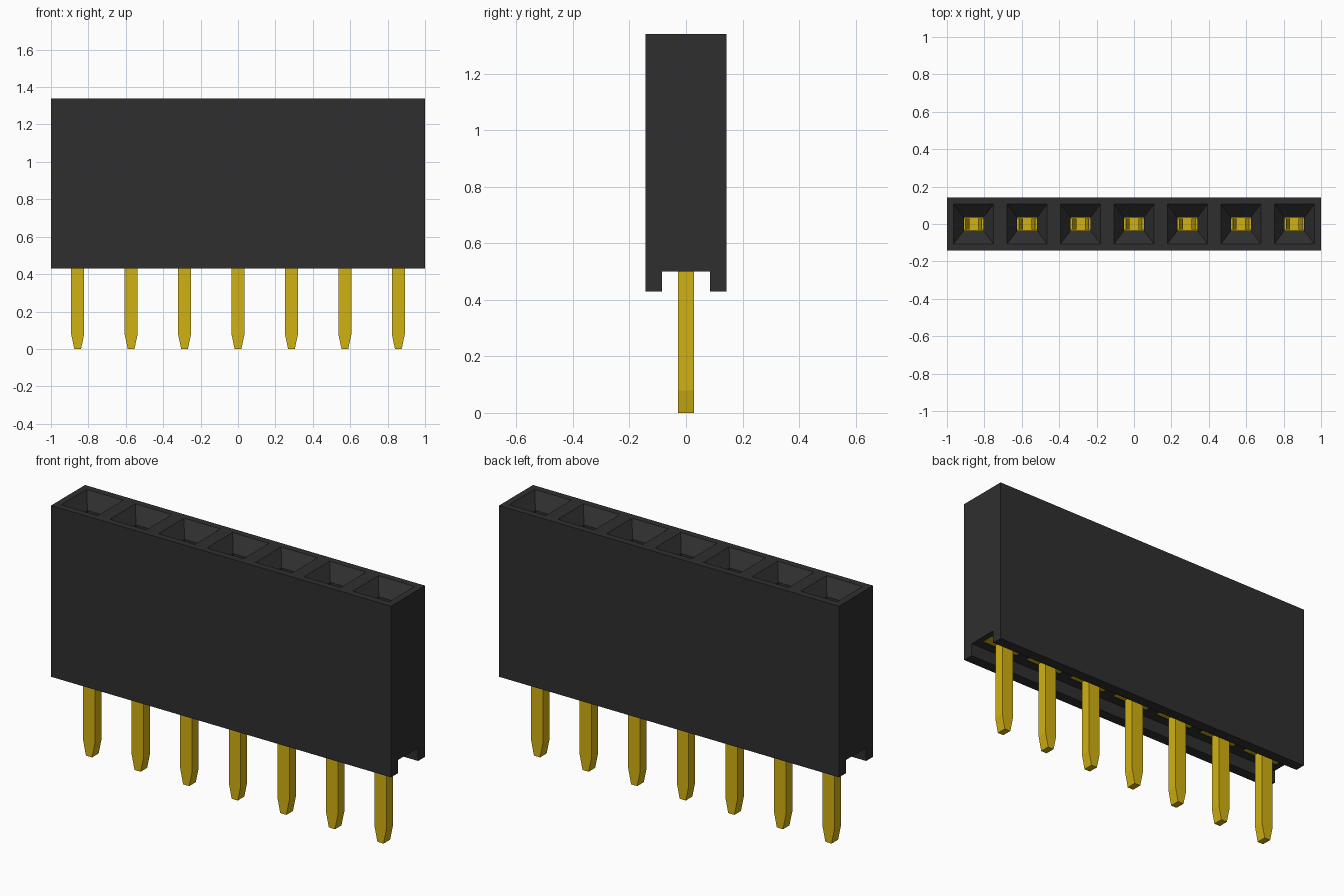
import bpy
import bmesh

cube = bpy.data.objects.get("Cube")
if cube:
    bpy.data.objects.remove(cube, do_unlink=True)

PINS = 7
PITCH = 2 / PINS
TOP, BOTTOM, CEILING = 1.34, 0.43, 0.5


def material(name, color, roughness):
    m = bpy.data.materials.new(name)
    m.use_nodes = True
    m.diffuse_color = color
    bsdf = m.node_tree.nodes["Principled BSDF"]
    bsdf.inputs["Base Color"].default_value = color
    bsdf.inputs["Roughness"].default_value = roughness
    return m


black = material("black plastic", (0.028, 0.028, 0.028, 1), 0.6)
gold = material("gold metal", (0.64, 0.44, 0.006, 1), 0.5)


def loft(bm, rings):
    """Closed solid skinned through rings of equal vertex count."""
    loops = [[bm.verts.new(p) for p in ring] for ring in rings]
    for a, b in zip(loops, loops[1:]):
        for i in range(len(a)):
            j = (i + 1) % len(a)
            bm.faces.new((a[i], a[j], b[j], b[i]))
    bm.faces.new(loops[0][::-1])
    bm.faces.new(loops[-1])


def rect(x, hx, hy, z):
    return [(x - hx, -hy, z), (x + hx, -hy, z), (x + hx, hy, z), (x - hx, hy, z)]


def make(name, bm, mat):
    bmesh.ops.recalc_face_normals(bm, faces=bm.faces)
    mesh = bpy.data.meshes.new(name)
    bm.to_mesh(mesh)
    bm.free()
    mesh.materials.append(mat)
    ob = bpy.data.objects.new(name, mesh)
    bpy.context.collection.objects.link(ob)
    return ob


centres = [(i - (PINS - 1) / 2) * PITCH for i in range(PINS)]

# Housing: block with a channel running along its underside
half = [(0.143, TOP), (0.143, BOTTOM), (0.085, BOTTOM), (0.085, CEILING)]
profile = half + [(-y, z) for y, z in reversed(half)]
bm = bmesh.new()
loft(bm, [[(x, y, z) for y, z in profile] for x in (-1, 1)])
housing = make("housing", bm, black)

# Socket cutters: square funnel, narrow throat, wide contact chamber
bm = bmesh.new()
for x in centres:
    loft(bm, [rect(x, 0.107, 0.107, TOP + 0.05), rect(x, 0.107, 0.107, TOP),
              rect(x, 0.053, 0.035, TOP - 0.07), rect(x, 0.053, 0.035, TOP - 0.14),
              rect(x, 0.11, 0.036, TOP - 0.15), rect(x, 0.11, 0.036, CEILING - 0.03)])
cutter = make("socket_cutter", bm, black)
cutter.hide_render = True
cut = housing.modifiers.new("sockets", "BOOLEAN")
cut.operation = "DIFFERENCE"
cut.solver = "EXACT"
cut.object = cutter
bpy.context.view_layer.objects.active = housing
bpy.ops.object.modifier_apply(modifier=cut.name)
bpy.data.objects.remove(cutter, do_unlink=True)

# Contacts: pin with chisel tip, base plug and two sprung tines
for n, x in enumerate(centres, 1):
    bm = bmesh.new()
    loft(bm, [rect(x, 0.018, 0.0275, 0), rect(x, 0.035, 0.0275, 0.08),
              rect(x, 0.035, 0.0275, CEILING + 0.02)])
    loft(bm, [rect(x, 0.108, 0.034, CEILING + 0.002), rect(x, 0.108, 0.034, CEILING + 0.06)])
    for s in (-1, 1):
        path = [(0.095, CEILING + 0.05), (0.095, 0.7), (0.035, 1.08), (0.055, 1.17)]
        loft(bm, [rect(x + s * px, 0.012, 0.03, z) for px, z in path])
    make(f"contact_{n}", bm, gold)
